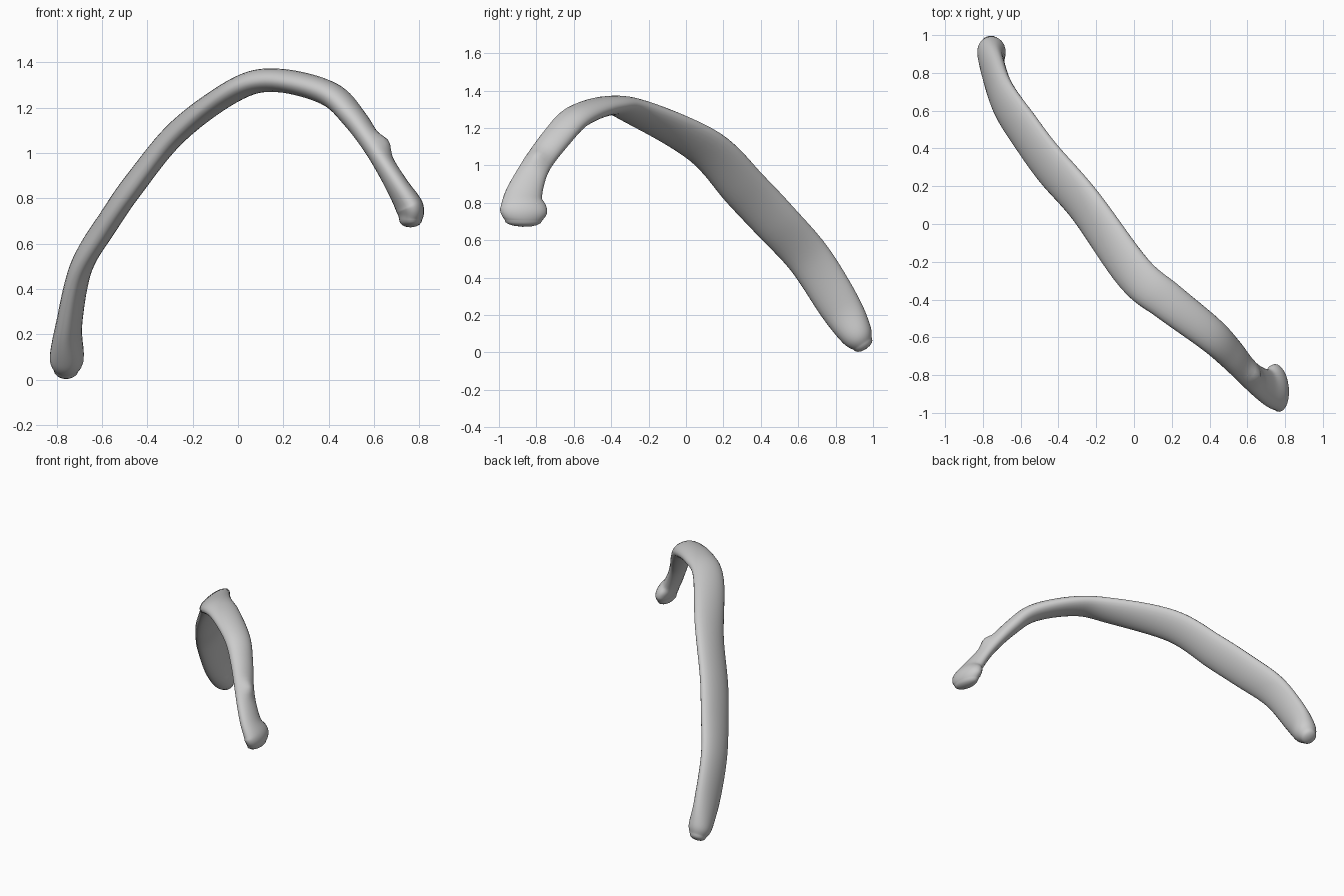
import bpy, bmesh, math
from mathutils import Vector

if "Cube" in bpy.data.objects:
    bpy.data.objects.remove(bpy.data.objects["Cube"])

# Stations: centre, direction of the wide axis, half width, half thickness
STATIONS = [
    ((-.758, .945, .045), (.10, .86, .50), .058, .055),
    ((-.755, .910, .100), (.10, .86, .50), .088, .075),
    ((-.745, .820, .250), (.16, .85, .48), .113, .057),
    ((-.690, .660, .500), (.20, .83, .50), .120, .050),
    ((-.570, .480, .700), (.25, .80, .53), .127, .050),
    ((-.452, .320, .870), (.28, .80, .54), .128, .050),
    ((-.260, .100, 1.10), (.35, .80, .48), .120, .050),
    ((.000, -.260, 1.285), (.50, .80, .25), .110, .052),
    ((.180, -.410, 1.32), (.65, .75, .00), .102, .052),
    ((.400, -.580, 1.262), (.55, .80, -.15), .092, .055),
    ((.515, -.690, 1.150), (.40, .85, -.25), .083, .052),
    ((.615, -.800, 1.000), (.27, .90, -.34), .077, .045),
    ((.705, -.865, .850), (.00, .97, -.20), .098, .050),
    ((.757, -.868, .760), (-.10, .98, -.05), .127, .060),
    ((.762, -.870, .705), (-.10, .98, .05), .100, .050),
]
TIPS = (Vector((-.762, .962, .018)), Vector((.762, -.875, .672)))
SIDES, STEPS = 24, 8


def spline(p, t):
    """Catmull-Rom through a list of vectors."""
    i = min(int(t), len(p) - 2)
    u = t - i
    a, b, c, d = p[max(i - 1, 0)], p[i], p[i + 1], p[min(i + 2, len(p) - 1)]
    return .5 * (2 * b + (c - a) * u + (2 * a - 5 * b + 4 * c - d) * u ** 2
                 + (3 * b - a - 3 * c + d) * u ** 3)


centres = [Vector(s[0]) for s in STATIONS]
axes = [Vector(s[1]) for s in STATIONS]
sizes = [Vector((s[2], s[3], 0)) for s in STATIONS]
last = len(STATIONS) - 1

# Curved, twisting flat bone shaft
bm = bmesh.new()
rings = []
for k in range(last * STEPS + 1):
    t = k / STEPS
    c = spline(centres, t)
    tan = (spline(centres, min(t + .15, last)) - spline(centres, max(t - .15, 0))).normalized()
    w = spline(axes, t)
    w = (w - tan * w.dot(tan)).normalized()
    n = tan.cross(w)
    a, b, _ = spline(sizes, t)
    rings.append([bm.verts.new(c + w * a * math.cos(q) + n * b * math.sin(q))
                  for q in (2 * math.pi * j / SIDES for j in range(SIDES))])
for r, s in zip(rings, rings[1:]):
    for j in range(SIDES):
        m = (j + 1) % SIDES
        bm.faces.new((r[j], r[m], s[m], s[j]))

# Rounded ends
for ring, tip in zip((rings[0], rings[-1]), TIPS):
    mid = sum((v.co for v in ring), Vector()) / SIDES
    prev = ring
    for f in (.35, .65, .88):
        h = math.sqrt(1 - f * f)
        cur = [bm.verts.new(mid.lerp(tip, f) + (v.co - mid) * h) for v in ring]
        for j in range(SIDES):
            m = (j + 1) % SIDES
            bm.faces.new((prev[j], prev[m], cur[m], cur[j]))
        prev = cur
    pole = bm.verts.new(tip)
    for j in range(SIDES):
        bm.faces.new((prev[j], prev[(j + 1) % SIDES], pole))

# Small knob on the outer side of the neck
knob = Vector((.65, -.80, 1.045))
for v in bm.verts:
    d = (v.co - knob).length
    v.co += Vector((.022, -.004, .016)) * math.exp(-(d / .05) ** 2)

bmesh.ops.recalc_face_normals(bm, faces=bm.faces)
mesh = bpy.data.meshes.new("rib_bone")
bm.to_mesh(mesh)
bm.free()
for p in mesh.polygons:
    p.use_smooth = True
bpy.context.collection.objects.link(bpy.data.objects.new("rib_bone", mesh))
